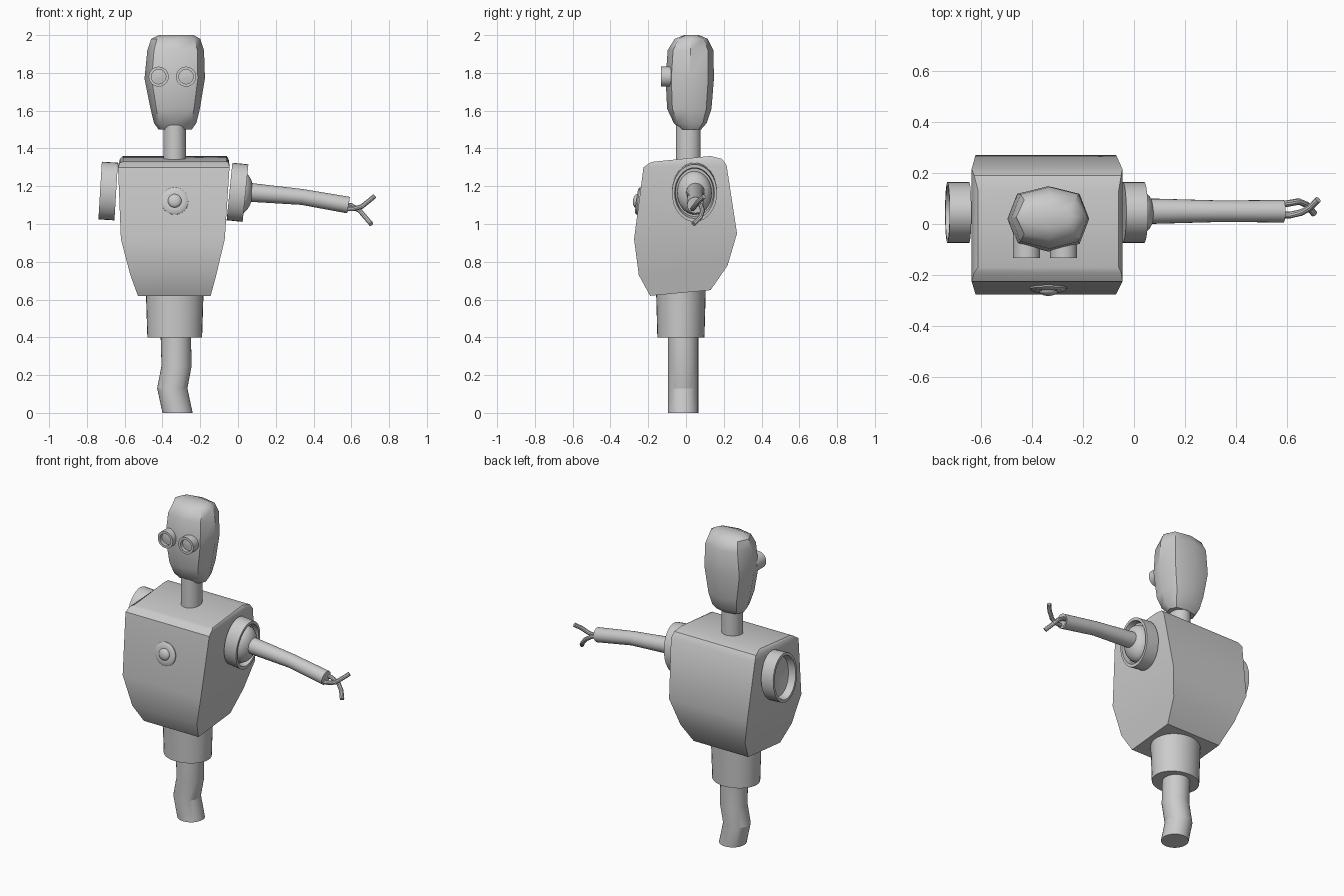
import bpy, bmesh, math
from mathutils import Vector, Matrix

if "Cube" in bpy.data.objects:
    bpy.data.objects.remove(bpy.data.objects["Cube"])

GREY = 0.6
metal = bpy.data.materials.new("grey_metal")
metal.use_nodes = True
metal.diffuse_color = (GREY, GREY, GREY, 1)
metal.node_tree.nodes["Principled BSDF"].inputs["Base Color"].default_value = (GREY, GREY, GREY, 1)

TAU = 2 * math.pi
CX = -0.335


def loft(name, rings, angle=35):
    """Skin a stack of equal-length rings and cap both ends."""
    bm = bmesh.new()
    loops = [[bm.verts.new(p) for p in ring] for ring in rings]
    n = len(loops[0])
    for a, b in zip(loops, loops[1:]):
        for i in range(n):
            j = (i + 1) % n
            bm.faces.new((a[i], a[j], b[j], b[i]))
    bm.faces.new(loops[0][::-1])
    bm.faces.new(loops[-1])
    bmesh.ops.recalc_face_normals(bm, faces=bm.faces)
    mesh = bpy.data.meshes.new(name)
    bm.to_mesh(mesh)
    bm.free()
    mesh.materials.append(metal)
    obj = bpy.data.objects.new(name, mesh)
    bpy.context.collection.objects.link(obj)
    bpy.ops.object.select_all(action="DESELECT")
    obj.select_set(True)
    bpy.context.view_layer.objects.active = obj
    bpy.ops.object.shade_smooth_by_angle(angle=math.radians(angle))
    return obj


def lathe(name, centre, axis, profile, squash=1.0, n=32):
    """Turn (radius, distance) pairs around an axis; squash scales one width."""
    w = Vector(axis).normalized()
    side = Vector((0, 1, 0)) if abs(w.y) < 0.9 else Vector((1, 0, 0))
    u = (side - w * side.dot(w)).normalized()
    v = w.cross(u)
    return loft(name, [[Vector(centre) + w * h + r * (u * squash * math.cos(TAU * i / n)
                        + v * math.sin(TAU * i / n)) for i in range(n)]
                       for r, h in profile])


def tube(name, path, n=16):
    """Sweep a circle along (point, radius) stations."""
    pts = [Vector(p) for p, r in path]
    rings = []
    for k, (p, r) in enumerate(path):
        t = (pts[min(k + 1, len(pts) - 1)] - pts[max(k - 1, 0)]).normalized()
        u = Vector((0, 1, 0))
        u = (u - t * u.dot(t)).normalized()
        v = t.cross(u)
        rings.append([pts[k] + r * (u * math.cos(TAU * i / n) + v * math.sin(TAU * i / n))
                      for i in range(n)])
    return loft(name, rings)


def dome(radius, height, base, steps=6):
    return [(radius * math.cos(a), base + height * math.sin(a))
            for a in [math.pi / 2 * k / steps * 0.98 for k in range(steps + 1)]]


# Torso: x range, then front (y, z) and back (y, z) of each section
sections = [
    (-0.53, -0.145, -0.19, 0.62, 0.13, 0.65),
    (-0.57, -0.115, -0.25, 0.73, 0.22, 0.78),
    (-0.62, -0.07, -0.275, 0.92, 0.27, 0.95),
    (-0.635, -0.045, -0.225, 1.30, 0.215, 1.31),
    (-0.625, -0.05, -0.19, 1.325, 0.19, 1.345),
    (-0.61, -0.06, -0.17, 1.33, 0.13, 1.36)]
loft("torso", [[(x0, yf, zf), (x1, yf, zf), (x1, yb, zb), (x0, yb, zb)]
               for x0, x1, yf, zf, yb, zb in sections])

# Head: eight-sided sections from chin to crown
head_sections = [
    (1.50, -0.42, -0.245, -0.03, 0.08),
    (1.535, -0.445, -0.22, -0.065, 0.11),
    (1.61, -0.463, -0.202, -0.10, 0.135),
    (1.77, -0.495, -0.175, -0.108, 0.148),
    (1.92, -0.48, -0.18, -0.097, 0.145),
    (1.98, -0.46, -0.20, -0.06, 0.115),
    (2.00, -0.42, -0.235, -0.01, 0.07)]
head_rings = []
for z, x0, x1, y0, y1 in head_sections:
    ring = []
    for i in range(8):
        k = 1.08 if i % 2 else 1.0
        ring.append(((x0 + x1) / 2 + (x1 - x0) / 2 * k * math.cos(TAU * i / 8),
                     (y0 + y1) / 2 + (y1 - y0) / 2 * k * math.sin(TAU * i / 8), z))
    head_rings.append(ring)
loft("head", head_rings, 42)

# Eyes: short tubes with a recessed lens
for name, x in (("right_eye", -0.42), ("left_eye", -0.275)):
    lathe(name, (x, -0.04, 1.78), (0, -1, 0),
          [(0.053, 0), (0.053, 0.092), (0.038, 0.092), (0.038, 0.07), (0.004, 0.075)])

# Neck, waist and bent leg
lathe("neck", (CX, 0.012, 1.3), (0, 0, 1), [(0.06, 0), (0.06, 0.23)], 1.1)
lathe("waist", (CX, -0.027, 0.4), (0, 0, 1), [(0.145, 0), (0.153, 0.25)], 0.86)
leg_stations = [(-0.32, 0), (-0.348, 0.13), (-0.325, 0.25), (-0.33, 0.42)]
loft("leg", [[(x + 0.08 * math.cos(TAU * i / 32), -0.015 + 0.08 * math.sin(TAU * i / 32), z)
              for i in range(32)] for x, z in leg_stations], 15)

# Chest button lying on the sloped chest
lathe("chest_button", (CX, -0.243, 1.12), (0, -1, 0.14),
      [(0.072, -0.01), (0.072, 0.012), (0.06, 0.02), (0.04, 0.02)] + dome(0.036, 0.018, 0.02))

# Shoulder sockets: the right one is an empty cup, the left holds a ball
lathe("right_shoulder_socket", (-0.645, 0.045, 1.172), (-1, 0, 0.06),
      [(0.153, 0), (0.153, 0.085), (0.135, 0.085), (0.125, 0.04), (0.01, 0.025)], 0.78)
lathe("left_shoulder_socket", (-0.045, 0.045, 1.172), (1, 0, -0.1),
      [(0.153, 0), (0.153, 0.085), (0.135, 0.085), (0.128, 0.05), (0.01, 0.05)], 0.78)
lathe("left_shoulder_ball", (-0.045, 0.045, 1.17), (1, 0, -0.1),
      [(0.115, 0.04)] + dome(0.115, 0.07, 0.055), 0.8)

# Arm with a hollow wrist
tube("left_arm", [((0.0, 0.05, 1.175), 0.05), ((0.09, 0.05, 1.165), 0.049),
                  ((0.34, 0.05, 1.143), 0.042), ((0.585, 0.05, 1.1), 0.044),
                  ((0.586, 0.05, 1.1), 0.036), ((0.55, 0.05, 1.105), 0.034)], 24)

# Two curved fingers
fingers = {
    "upper_finger": [(0.55, 0.035, 1.08), (0.61, 0.035, 1.08), (0.655, 0.045, 1.092),
                     (0.69, 0.065, 1.12), (0.72, 0.095, 1.145)],
    "lower_finger": [(0.55, 0.075, 1.105), (0.6, 0.08, 1.098), (0.645, 0.088, 1.07),
                     (0.675, 0.075, 1.035), (0.705, 0.04, 1.0)]}
for name, points in fingers.items():
    tube(name, [(p, 0.013) for p in points], 10)
